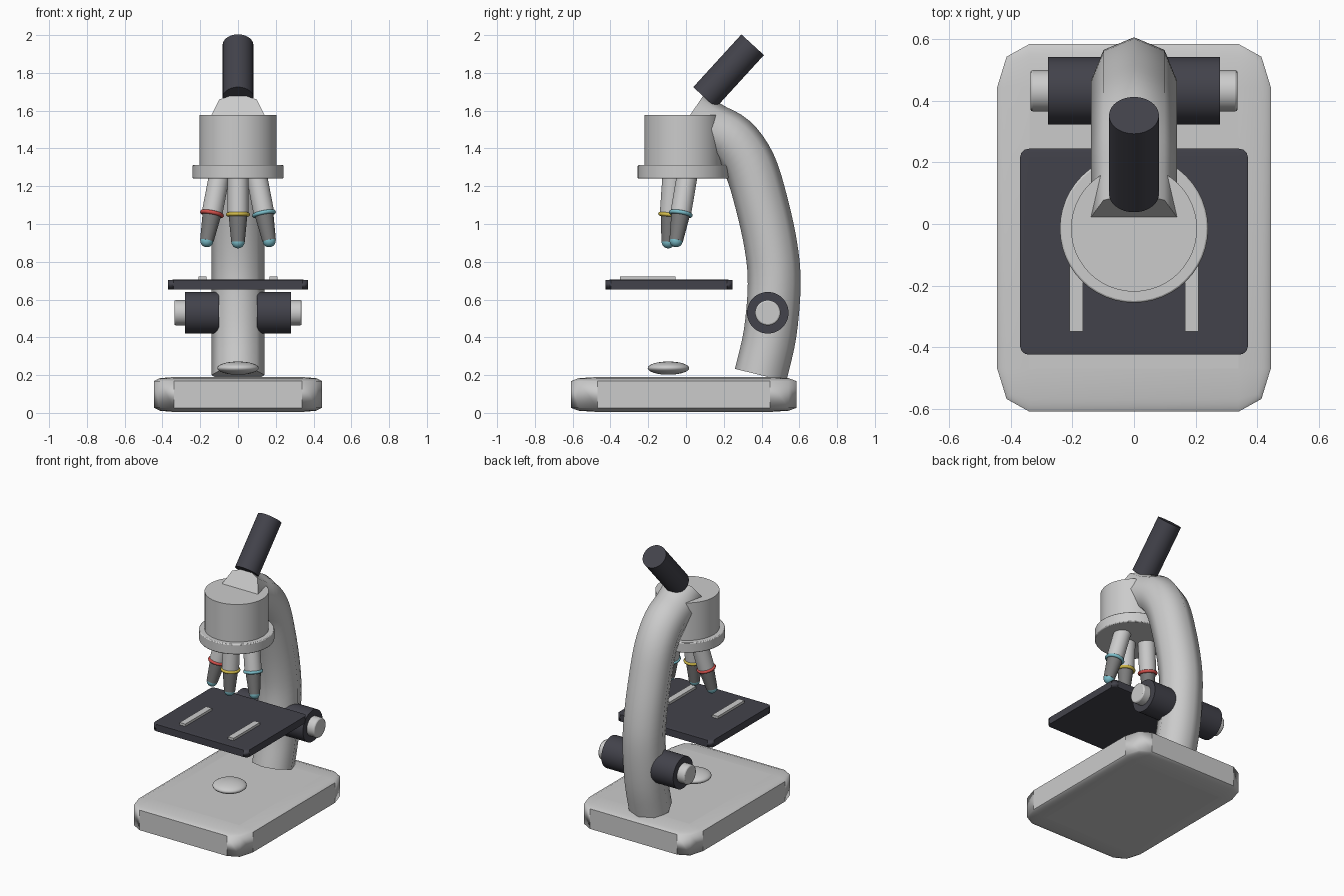
import bpy, bmesh, math
from mathutils import Vector

if "Cube" in bpy.data.objects:
    bpy.data.objects.remove(bpy.data.objects["Cube"])


def material(name, rgb):
    m = bpy.data.materials.new(name)
    m.use_nodes = True
    m.diffuse_color = (*rgb, 1)
    bsdf = m.node_tree.nodes["Principled BSDF"]
    bsdf.inputs["Base Color"].default_value = (*rgb, 1)
    return m


LIGHT = material("light_grey_enamel", (0.6, 0.6, 0.6))
DARK = material("charcoal", (0.055, 0.055, 0.07))
METAL = material("dark_metal", (0.2, 0.2, 0.2))
CYAN = material("cyan_glass", (0.2, 0.52, 0.6))
RED = material("red_band", (0.65, 0.08, 0.07))
YELLOW = material("yellow_band", (0.65, 0.5, 0.07))


def finish(obj, name, mat, angle=35):
    obj.name = name
    obj.data.materials.append(mat)
    bpy.ops.object.select_all(action="DESELECT")
    obj.select_set(True)
    bpy.context.view_layer.objects.active = obj
    bpy.ops.object.shade_smooth_by_angle(angle=math.radians(angle))
    return obj


def box(name, low, high, mat, bevel=0, segments=2):
    """Box between two corners; the bevel is a share of each side."""
    low, high = Vector(low), Vector(high)
    bpy.ops.mesh.primitive_cube_add(size=1, location=(low + high) / 2)
    obj = bpy.context.object
    obj.scale = high - low
    if bevel:
        mod = obj.modifiers.new("soft_edges", "BEVEL")
        mod.width, mod.segments = bevel, segments
    return finish(obj, name, mat, 20)


def tube(name, start, end, r1, r2, mat, bevel=0):
    """Round bar or cone from start to end."""
    start, end = Vector(start), Vector(end)
    axis = end - start
    bpy.ops.mesh.primitive_cone_add(vertices=48, radius1=r1, radius2=r2,
                                    depth=axis.length, location=(start + end) / 2)
    obj = bpy.context.object
    obj.rotation_euler = axis.to_track_quat("Z", "Y").to_euler()
    if bevel:
        mod = obj.modifiers.new("soft_rim", "BEVEL")
        mod.width, mod.segments = bevel, 2
    return finish(obj, name, mat)


def ball(name, centre, size, mat):
    bpy.ops.mesh.primitive_uv_sphere_add(segments=32, ring_count=16, location=centre)
    obj = bpy.context.object
    obj.scale = size
    return finish(obj, name, mat, 60)


def smooth_path(points, steps=4):
    """Smooth curve through the points."""
    p = [Vector(q) for q in points]
    p = [2 * p[0] - p[1]] + p + [2 * p[-1] - p[-2]]
    path = []
    for a, b, c, d in zip(p, p[1:], p[2:], p[3:]):
        for i in range(steps):
            t = i / steps
            path.append((2 * b + (c - a) * t + (2 * a - 5 * b + 4 * c - d) * t ** 2
                         + (3 * b - a - 3 * c + d) * t ** 3) / 2)
    return path + [p[-2]]


def swept_arm(name, points, radius, mat, sides=8):
    """Eight-sided bar swept along a path of (y, z) points."""
    path = smooth_path(points)
    bm = bmesh.new()
    rings = []
    for i, c in enumerate(path):
        along = (path[min(i + 1, len(path) - 1)] - path[max(i - 1, 0)]).normalized()
        out = Vector((along.y, -along.x))
        ring = []
        for k in range(sides):
            a = math.tau * k / sides
            q = c + out * radius * math.sin(a)
            ring.append(bm.verts.new((radius * math.cos(a), q.x, q.y)))
        rings.append(ring)
    for lower, upper in zip(rings, rings[1:]):
        for k in range(sides):
            n = (k + 1) % sides
            bm.faces.new((lower[k], lower[n], upper[n], upper[k]))
    bm.faces.new(rings[0])
    bm.faces.new(rings[-1])
    bmesh.ops.recalc_face_normals(bm, faces=bm.faces)
    mesh = bpy.data.meshes.new(name)
    bm.to_mesh(mesh)
    bm.free()
    obj = bpy.data.objects.new(name, mesh)
    bpy.context.collection.objects.link(obj)
    return finish(obj, name, mat, 60)


# Base and illuminator lens
box("base", (-0.445, -0.61, 0.005), (0.445, 0.585, 0.19), LIGHT, 0.118)
ball("illuminator_lens", (0, -0.093, 0.237), (0.11, 0.11, 0.035), LIGHT)

# Curved arm
swept_arm("arm", [(0.395, 0.2), (0.445, 0.42), (0.467, 0.68), (0.45, 0.88),
                  (0.4, 1.11), (0.337, 1.31), (0.245, 1.44), (0.13, 1.505),
                  (0.022, 1.577)], 0.14, LIGHT)

# Stage with two slide clips
box("stage", (-0.37, -0.425, 0.652), (0.37, 0.245, 0.705), DARK, 0.04, 3)
for side, x in (("right", -0.188), ("left", 0.188)):
    box(side + "_stage_clip", (x - 0.022, -0.35, 0.7), (x + 0.022, -0.055, 0.722), LIGHT)

# Focus knobs
for side, s in (("right", -1), ("left", 1)):
    tube(side + "_coarse_knob", (s * 0.1, 0.433, 0.53), (s * 0.28, 0.433, 0.53),
         0.11, 0.11, DARK)
    tube(side + "_fine_knob", (s * 0.27, 0.433, 0.53), (s * 0.337, 0.433, 0.53),
         0.067, 0.067, LIGHT, 0.008)

# Head, turret disc and eyepiece
tube("head", (0, -0.015, 1.29), (0, -0.015, 1.577), 0.205, 0.205, LIGHT)
tube("turret", (0, -0.015, 1.24), (0, -0.015, 1.312), 0.241, 0.241, LIGHT, 0.006)
tube("eyepiece", (0, 0.098, 1.67), (0, 0.353, 1.949), 0.081, 0.081, DARK)

# Objectives: upper barrel, coloured band, lower barrel, glass tip
objectives = (
    ("right", (-0.1, 0.005, 1.25), (-0.165, -0.052, 0.912), RED),
    ("middle", (0, -0.07, 1.25), (0, -0.094, 0.906), YELLOW),
    ("left", (0.1, 0.005, 1.25), (0.165, -0.052, 0.912), CYAN),
)
for side, top, tip, colour in objectives:
    top, tip = Vector(top), Vector(tip)
    joint = top.lerp(tip, 0.58)
    tube(side + "_objective_barrel", top, joint, 0.055, 0.055, LIGHT)
    tube(side + "_objective_nose", joint, tip, 0.05, 0.036, METAL)
    ball(side + "_objective_glass", tip, (0.035,) * 3, CYAN)
    bpy.ops.mesh.primitive_torus_add(major_radius=0.053, minor_radius=0.011,
                                     major_segments=32, minor_segments=8, location=joint)
    band = bpy.context.object
    band.rotation_euler = (tip - top).to_track_quat("Z", "Y").to_euler()
    finish(band, side + "_objective_band", colour, 60)
